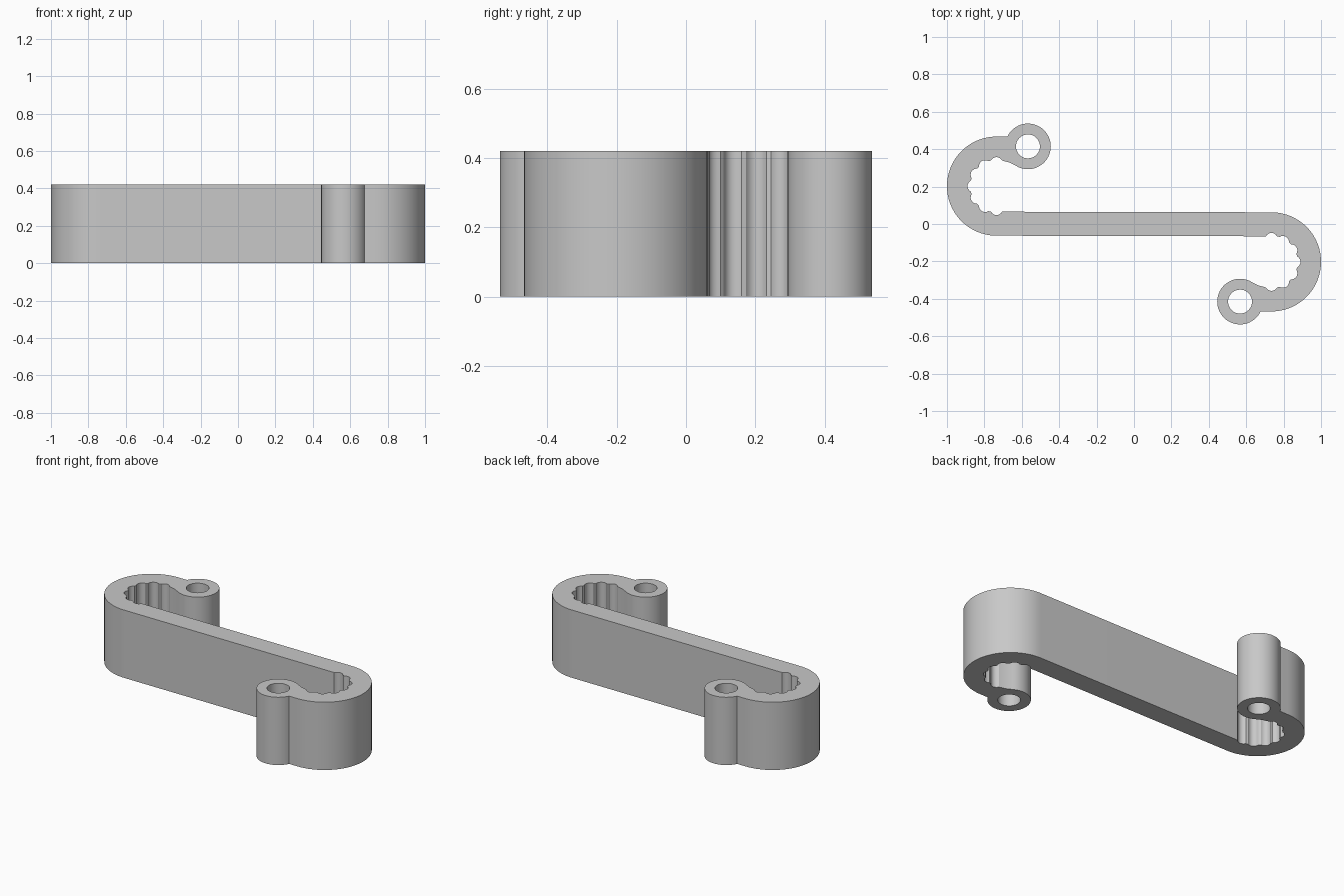
import bpy
from math import cos, sin, pi, radians

if "Cube" in bpy.data.objects:
    bpy.data.objects.remove(bpy.data.objects["Cube"], do_unlink=True)

HEIGHT = 0.42
BAR = 0.0625                  # half thickness of the bar
HOOK = (0.735, -0.2025)       # centre of the hook
OUTER, INNER = 0.265, 0.14    # hook radii
NOTCH = 0.015                 # depth of each scallop
EYE = (0.567, -0.415)         # centre of the eyelet
EYE_OUT, EYE_IN = 0.122, 0.064


def arc(centre, radius, start, end, steps):
    """Points along an arc, angles in degrees."""
    angles = [radians(start + (end - start) * i / steps) for i in range(steps + 1)]
    return [(centre[0] + radius * cos(a), centre[1] + radius * sin(a)) for a in angles]


def notch(middle, half=12.4, steps=8):
    """One rounded scallop in the inside of the hook."""
    points = []
    for i in range(steps + 1):
        t = 2 * i / steps - 1
        a = radians(middle + half * t)
        r = INNER + NOTCH * (1 - t * t)
        points.append((HOOK[0] + r * cos(a), HOOK[1] + r * sin(a)))
    return points


def turned(points):
    return [(-x, -y) for x, y in points]


# Outline of one hook: outside, eyelet, neck, then the scalloped inside
half = arc(HOOK, OUTER, 90, -90, 48)
half += arc(EYE, EYE_OUT, -25.5, -300, 48)
half.append((0.664, -0.328))
for angle in range(-90, 91, 30):
    half += notch(angle)

hole = arc(EYE, EYE_IN, 0, 360, 40)[:-1]

# Filled flat curve, extruded; the second hook is the first turned half round
curve = bpy.data.curves.new("hook_profile", "CURVE")
curve.dimensions = "2D"
curve.fill_mode = "BOTH"
curve.extrude = HEIGHT / 2
for loop in (half + turned(half), hole, turned(hole)):
    spline = curve.splines.new("POLY")
    spline.points.add(len(loop) - 1)
    for point, (x, y) in zip(spline.points, loop):
        point.co = (x, y, 0, 1)
    spline.use_cyclic_u = True

body = bpy.data.objects.new("double_hook", curve)
bpy.context.collection.objects.link(body)
body.location.z = HEIGHT / 2
bpy.ops.object.select_all(action="DESELECT")
body.select_set(True)
bpy.context.view_layer.objects.active = body
bpy.ops.object.convert(target="MESH")
body = bpy.context.object

# Weld caps to walls and shade
bpy.ops.object.mode_set(mode="EDIT")
bpy.ops.mesh.select_all(action="SELECT")
bpy.ops.mesh.remove_doubles(threshold=0.0002)
bpy.ops.mesh.normals_make_consistent(inside=False)
bpy.ops.object.mode_set(mode="OBJECT")
bpy.ops.object.shade_smooth_by_angle(angle=radians(30))

# Plain grey
grey = bpy.data.materials.new("grey")
grey.use_nodes = True
colour = (0.58, 0.58, 0.58, 1)
grey.diffuse_color = colour
grey.node_tree.nodes["Principled BSDF"].inputs["Base Color"].default_value = colour
body.data.materials.clear()
body.data.materials.append(grey)
